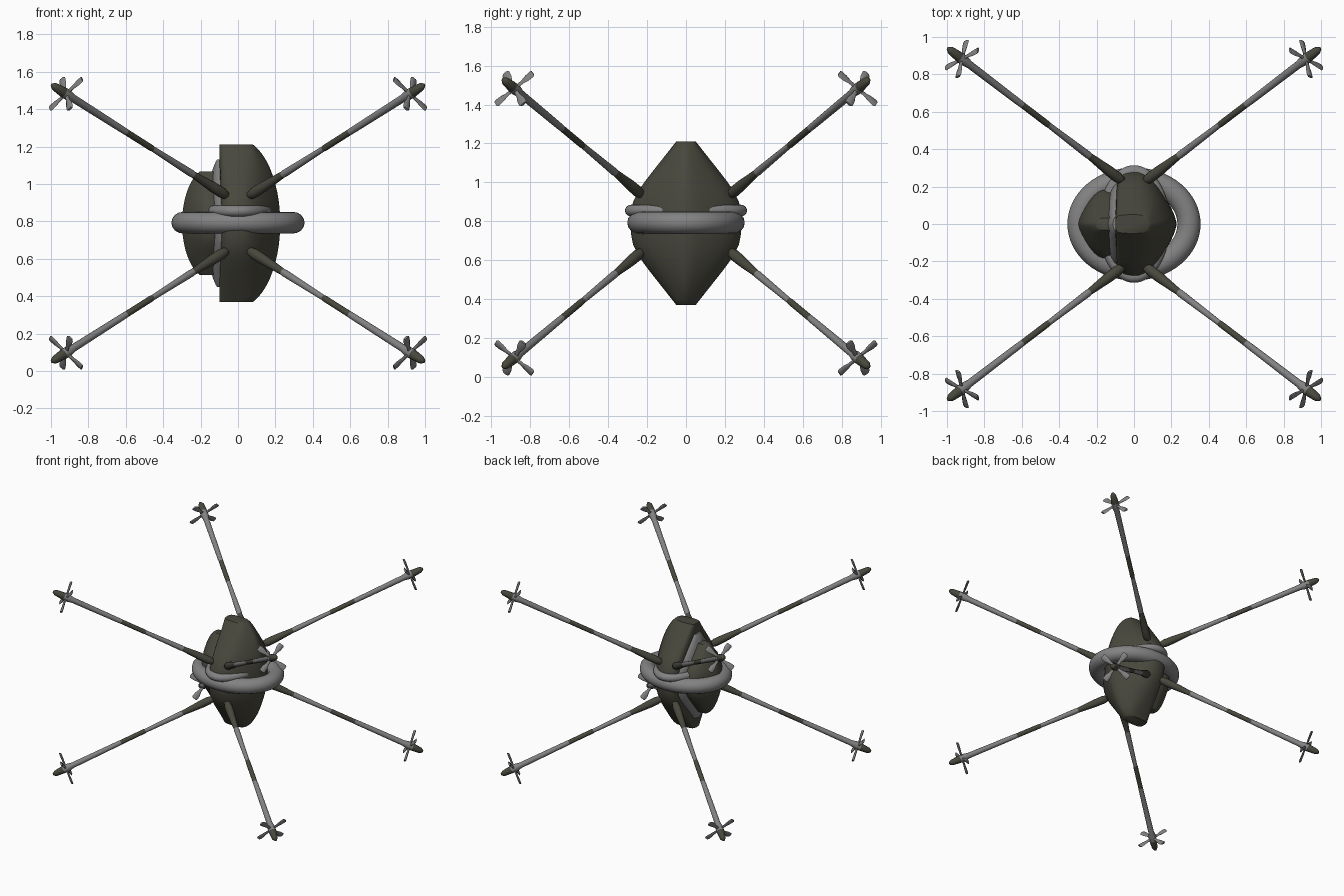
import bpy, bmesh, math
from mathutils import Vector, Matrix

if "Cube" in bpy.data.objects:
    bpy.data.objects.remove(bpy.data.objects["Cube"])

CZ = 0.79


def material(name, rgb):
    m = bpy.data.materials.new(name)
    m.diffuse_color = (*rgb, 1)
    m.use_nodes = True
    m.node_tree.nodes["Principled BSDF"].inputs["Base Color"].default_value = m.diffuse_color
    return m


DARK = material("dark olive", (0.066, 0.064, 0.047))
GRAY = material("mid gray", (0.225, 0.225, 0.225))


def finish(name, bm, mats, angle=45):
    bmesh.ops.recalc_face_normals(bm, faces=bm.faces)
    me = bpy.data.meshes.new(name)
    bm.to_mesh(me)
    bm.free()
    for m in mats:
        me.materials.append(m)
    ob = bpy.data.objects.new(name, me)
    bpy.context.collection.objects.link(ob)
    bpy.ops.object.select_all(action='DESELECT')
    bpy.context.view_layer.objects.active = ob
    ob.select_set(True)
    bpy.ops.object.shade_smooth_by_angle(angle=math.radians(angle))
    return ob


def loft(bm, rings, closed=False):
    """Skin rings of points; returns one list of faces per span."""
    vs = [[bm.verts.new(p) for p in r] for r in rings]
    n = len(vs[0])
    spans = []
    pairs = list(zip(vs, vs[1:])) + ([(vs[-1], vs[0])] if closed else [])
    for a, b in pairs:
        spans.append([bm.faces.new((a[i], a[(i + 1) % n], b[(i + 1) % n], b[i]))
                      for i in range(n)])
    if not closed:
        bm.faces.new(vs[0])
        bm.faces.new(vs[-1])
    return spans


def chaikin(pts):
    out = []
    for p, q in zip(pts, pts[1:] + pts[:1]):
        p, q = Vector(p), Vector(q)
        out += [p.lerp(q, 0.25), p.lerp(q, 0.75)]
    return out


# Hull shells: rounded hexagonal slices stacked in z, flat on the inner side
def hull(name, mat, x0, sx, s):
    bm = bmesh.new()
    rings = []
    for k in range(25):
        z = 0.42 * math.sin(math.pi * (k / 24 - 0.5))
        a = 0.226 * math.sqrt(1 - (z / 0.45) ** 2)
        lin = 0.05 + (0.42 - abs(z)) * 0.79
        b = (lin ** -10 + 0.288 ** -10) ** -0.1
        w, nose = min(0.078, 0.75 * a), 0.17 * b
        pts = [(a, nose), (w, b), (-0.065, b), (-0.1, 0.75 * b),
               (-0.1, -0.75 * b), (-0.065, -b), (w, -b), (a, -nose)]
        pts = chaikin(chaikin(pts))
        rings.append([(x0 + sx * p.x, s * p.y, CZ + s * z) for p in pts])
    loft(bm, rings)
    finish(name, bm, [mat])


hull("main_hull", DARK, 0.0, 1.0, 1.0)
hull("middle_plate", GRAY, -0.08, -0.4, 0.81)
hull("side_hull", DARK, -0.15, -0.66, 0.66)


# Oval rings around the waist
def oval_ring(name, z, rx, ry, tx, tz):
    bm = bmesh.new()
    rings = []
    for i in range(64):
        t = 2 * math.pi * i / 64
        c, s = math.cos(t), math.sin(t)
        rings.append([((rx + tx * math.cos(u)) * c, (ry + tx * math.cos(u)) * s,
                       z + tz * math.sin(u))
                      for u in (2 * math.pi * j / 16 for j in range(16))])
    loft(bm, rings, closed=True)
    finish(name, bm, [GRAY], 80)


oval_ring("large_ring", 0.793, 0.294, 0.24, 0.062, 0.058)
oval_ring("small_ring", 0.855, 0.16, 0.282, 0.032, 0.03)

# Arm profile: position along arm, radius, colour of the span that follows
ARM = [(0, .008, 0), (.01, .021, 0), (.04, .029, 0), (.09, .028, 0), (.2, .018, 1),
       (.21, .020, 1), (.43, .015, 0), (.44, .017, 0), (.58, .017, 1), (.6, .018, 1),
       (.88, .021, 1), (.905, .028, 1), (.935, .028, 0), (.95, .026, 0),
       (.985, .021, 0), (1, .009, 0)]
# Blade outline: distance from hub, half width
BLADE = [(.01, .010), (.055, .012), (.085, .021), (.118, .023), (.126, .017)]


def arm(name, sx, sy, sz):
    start = Vector((.05 * sx, .22 * sy, CZ + .14 * sz))
    run = Vector((.945 * sx, .72 * sy, .6 * sz))
    d = run.normalized()
    u = d.cross(Vector((0, 0, 1))).normalized()
    v = u.cross(d)
    bm = bmesh.new()
    rings = [[start + run * t + r * (u * math.cos(a) + v * math.sin(a))
              for a in (2 * math.pi * j / 16 for j in range(16))] for t, r, _ in ARM]
    for span, (_, _, c) in zip(loft(bm, rings), ARM):
        for f in span:
            f.material_index = c
    finish(name + "_arm", bm, [DARK, GRAY], 60)

    # Four paddle blades set across the arm
    bm = bmesh.new()
    hub = start + run * .92
    for k in range(4):
        a = math.pi / 4 + k * math.pi / 2
        out = u * math.cos(a) + v * math.sin(a)
        side = out.cross(d)
        loft(bm, [[hub + out * r + side * (i * w) + d * (j * .006)
                   for i, j in ((1, 0), (.6, 1), (-.6, 1), (-1, 0), (-.6, -1), (.6, -1))]
                  for r, w in BLADE])
    finish(name + "_blades", bm, [GRAY])


for sx, nx in ((1, "right"), (-1, "left")):
    for sy, ny in ((-1, "front"), (1, "back")):
        for sz, nz in ((1, "upper"), (-1, "lower")):
            arm(f"{nz}_{ny}_{nx}", sx, sy, sz)
